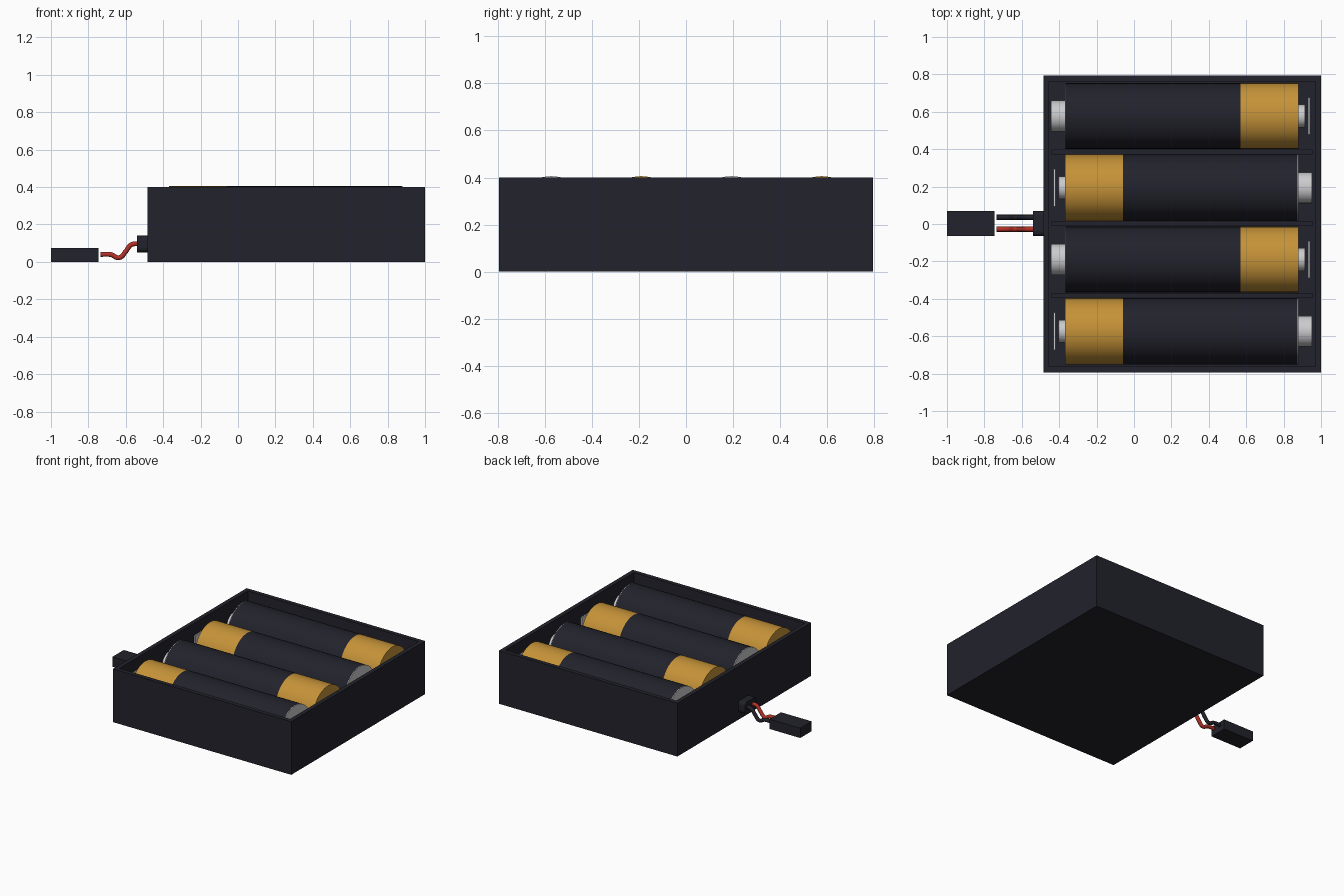
import bpy, bmesh, math
from mathutils import Matrix, Vector

if "Cube" in bpy.data.objects:
    bpy.data.objects.remove(bpy.data.objects["Cube"], do_unlink=True)


def material(name, r, g, b):
    m = bpy.data.materials.new(name)
    m.use_nodes = True
    m.diffuse_color = (r, g, b, 1)
    m.node_tree.nodes["Principled BSDF"].inputs["Base Color"].default_value = (r, g, b, 1)
    return m


BLACK = material("black plastic", 0.016, 0.016, 0.025)
COPPER = material("copper wrap", 0.56, 0.29, 0.04)
SILVER = material("silver metal", 0.6, 0.6, 0.62)
RED = material("red wire", 0.45, 0.03, 0.02)


def finish(bm, name, mat, smooth=False):
    bmesh.ops.recalc_face_normals(bm, faces=bm.faces)
    me = bpy.data.meshes.new(name)
    bm.to_mesh(me)
    bm.free()
    me.materials.append(mat)
    ob = bpy.data.objects.new(name, me)
    bpy.context.collection.objects.link(ob)
    if smooth:
        bpy.ops.object.select_all(action="DESELECT")
        ob.select_set(True)
        bpy.context.view_layer.objects.active = ob
        bpy.ops.object.shade_smooth_by_angle(angle=math.radians(35))
    return ob


def block_mesh(lo, hi):
    lo, hi = Vector(lo), Vector(hi)
    bm = bmesh.new()
    bmesh.ops.create_cube(bm, size=1, matrix=Matrix.Translation((lo + hi) / 2)
                          @ Matrix.Diagonal((*(hi - lo), 1)))
    return bm


def block(name, lo, hi, mat):
    return finish(block_mesh(lo, hi), name, mat)


def rod(name, x0, x1, y, z, radius, mat):
    """Cylinder lying along x."""
    bm = bmesh.new()
    bmesh.ops.create_cone(bm, cap_ends=True, segments=32, radius1=radius, radius2=radius,
                          depth=abs(x1 - x0),
                          matrix=Matrix.Translation(((x0 + x1) / 2, y, z))
                          @ Matrix.Rotation(math.pi / 2, 4, "Y"))
    return finish(bm, name, mat, True)


# Open tray: inset the top face and sink it
WALL = 0.045
bm = block_mesh((-0.485, -0.795, 0), (1, 0.795, 0.4))
top = max(bm.faces, key=lambda f: f.calc_center_median().z)
bmesh.ops.inset_region(bm, faces=[top], thickness=WALL)
for v in top.verts:
    v.co.z = 0.4
sunk = bmesh.ops.extrude_face_region(bm, geom=[top])["geom"]
bmesh.ops.translate(bm, vec=(0, 0, -0.355), verts=[v for v in sunk if isinstance(v, bmesh.types.BMVert)])
if top.is_valid:
    bmesh.ops.delete(bm, geom=[top], context="FACES_ONLY")
finish(bm, "tray", BLACK)

# Cells alternate direction; s points to the positive end
MID_X, HALF, MID_Z, RADIUS, PITCH = 0.255, 0.625, 0.229, 0.177, 0.3835
for i in range(4):
    y = PITCH * (1.5 - i) + 0.002
    s = 1 if i % 2 == 0 else -1

    def along(d):
        return MID_X + s * d

    n = str(i + 1)
    rod("cell_body_" + n, along(-HALF + 0.005), along(0.315), y, MID_Z, RADIUS, BLACK)
    rod("cell_wrap_" + n, along(0.315), along(HALF), y, MID_Z, RADIUS, COPPER)
    rod("cell_base_" + n, along(-HALF), along(-HALF + 0.005), y, MID_Z, RADIUS, SILVER)
    rod("cell_nub_" + n, along(HALF), along(HALF + 0.033), y, MID_Z, 0.061, SILVER)
    rod("negative_contact_" + n, along(-0.698), along(-HALF), y, MID_Z, 0.083, SILVER)
    xs = sorted((along(0.675), along(0.685)))
    block("positive_contact_" + n, (xs[0], y - 0.1, MID_Z - 0.1), (xs[1], y + 0.1, MID_Z + 0.1), SILVER)
    if i < 3:
        d = y - PITCH / 2
        block("divider_" + n, (-0.44, d - 0.013, 0.045), (0.955, d + 0.013, 0.21), BLACK)

# Strain relief with chamfered long edges, and the plug
bm = block_mesh((-0.54, -0.065, 0.05), (-0.485, 0.07, 0.14))
edges = [e for e in bm.edges if abs((e.verts[0].co - e.verts[1].co).x) > 0.01]
bmesh.ops.bevel(bm, geom=edges, offset=0.025, segments=3, profile=0.5, affect="EDGES")
finish(bm, "strain_relief", BLACK)
block("plug", (-1, -0.065, 0), (-0.745, 0.07, 0.074), BLACK)

# Pair of bent wires
PATH = [(-0.735, 0.04), (-0.68, 0.039), (-0.635, 0.022), (-0.6, 0.056), (-0.572, 0.091), (-0.53, 0.098)]
for name, y, mat in (("red_lead", -0.028, RED), ("black_lead", 0.036, BLACK)):
    cu = bpy.data.curves.new(name, "CURVE")
    cu.dimensions = "3D"
    cu.bevel_depth = 0.0135
    cu.bevel_resolution = 3
    cu.resolution_u = 6
    cu.use_fill_caps = True
    sp = cu.splines.new("BEZIER")
    sp.bezier_points.add(len(PATH) - 1)
    for p, (x, z) in zip(sp.bezier_points, PATH):
        p.co = (x, y, z)
        p.handle_left_type = p.handle_right_type = "AUTO"
    cu.materials.append(mat)
    bpy.context.collection.objects.link(bpy.data.objects.new(name, cu))
